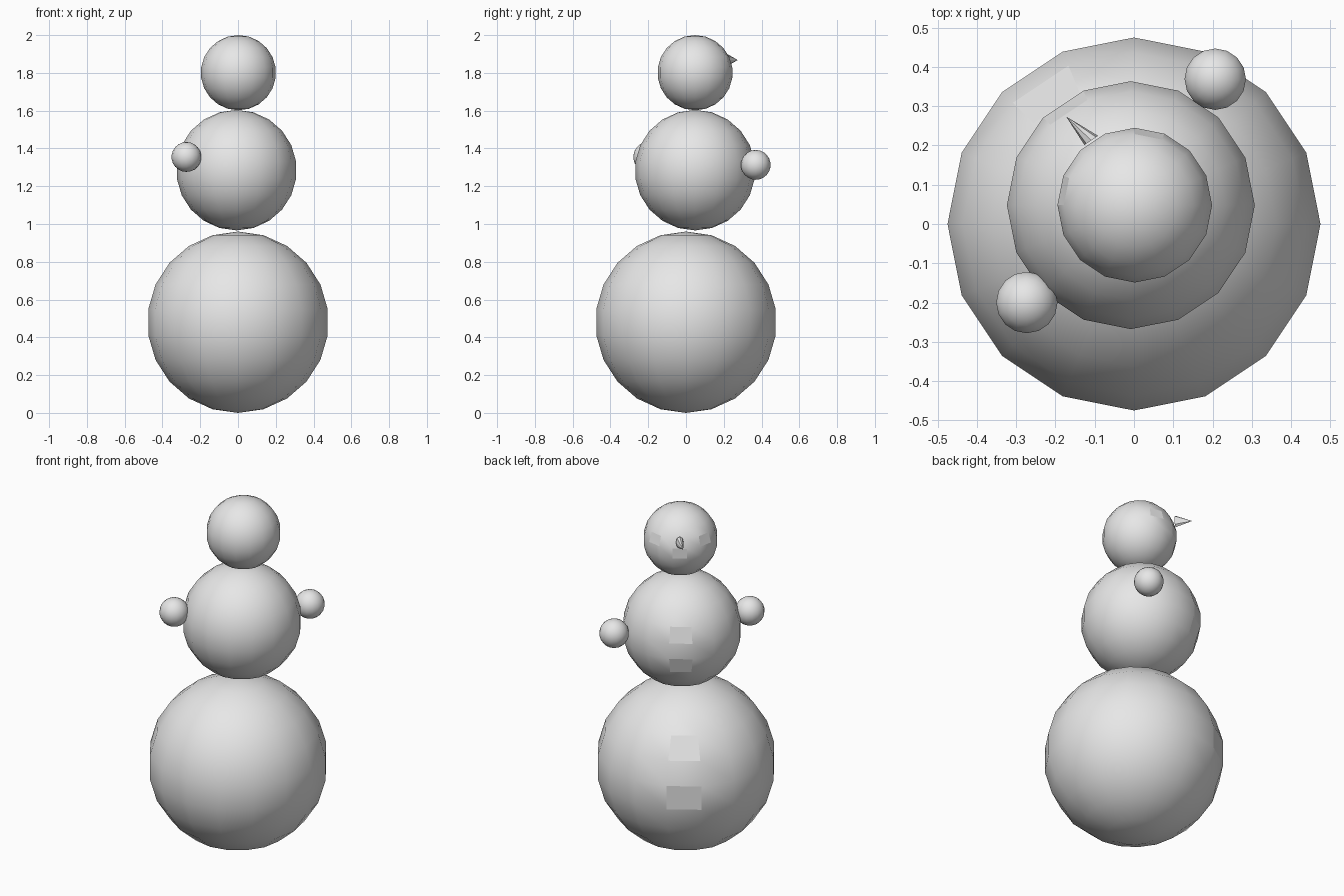
import bpy, bmesh
from math import sin, cos, pi, radians, degrees, asin, atan2
from mathutils import Vector

cube = bpy.data.objects.get("Cube")
if cube:
    bpy.data.objects.remove(cube, do_unlink=True)

# Single plain material
grey = bpy.data.materials.new("plain_grey")
grey.use_nodes = True
colour = (0.8, 0.8, 0.8, 1)
grey.diffuse_color = colour
grey.node_tree.nodes["Principled BSDF"].inputs["Base Color"].default_value = colour

SEGMENTS, RINGS = 16, 11
BAND = 180 / RINGS          # latitude step of one face
SECTOR = 360 / SEGMENTS     # longitude step of one face
FACING = 1.5 * SECTOR       # heading of the face, from +y towards -x


def add_object(name, bm, location):
    mesh = bpy.data.meshes.new(name)
    bm.to_mesh(mesh)
    bm.free()
    mesh.materials.append(grey)
    obj = bpy.data.objects.new(name, mesh)
    obj.location = location
    bpy.context.collection.objects.link(obj)
    return obj


def ball(name, location, radius, patches=()):
    """Smooth ball; patches lists (sector, band) facets left flat."""
    bm = bmesh.new()
    bmesh.ops.create_uvsphere(bm, u_segments=SEGMENTS, v_segments=RINGS, radius=radius)
    for face in bm.faces:
        d = face.calc_center_median().normalized()
        sector = round((degrees(atan2(-d.x, d.y)) - FACING) / SECTOR)
        band = round(degrees(asin(d.z)) / BAND)
        face.smooth = (sector, band) not in patches
    return add_object(name, bm, location)


# Body balls with button facets, head with eye and mouth facets
ball("lower_body", (0, 0, 0.48), 0.48, [(0, 0), (0, 2)])
ball("upper_body", (-0.008, 0.048, 1.285), 0.319, [(0, 1), (0, -1)])
ball("head", (0.002, 0.048, 1.801), 0.199, [(-2, 1), (2, 1), (0, 0)])

# Hands
ball("right_hand", (-0.273, -0.2, 1.355), 0.079)
ball("left_hand", (0.207, 0.369, 1.313), 0.079)

# Nose: a narrow cone with an oval base
heading = radians(FACING)
side = Vector((cos(heading), sin(heading), 0))
bm = bmesh.new()
rim = []
for i in range(8):
    a = 2 * pi * i / 8
    rim.append(bm.verts.new(side * 0.021 * cos(a) + Vector((0, 0, 0.035 * sin(a)))))
tip = bm.verts.new((-0.064, 0.061, 0))
for i, v in enumerate(rim):
    bm.faces.new((v, rim[(i + 1) % 8], tip))
bm.faces.new(rim[::-1])
bmesh.ops.recalc_face_normals(bm, faces=bm.faces)
add_object("nose", bm, (-0.109, 0.213, 1.868))
